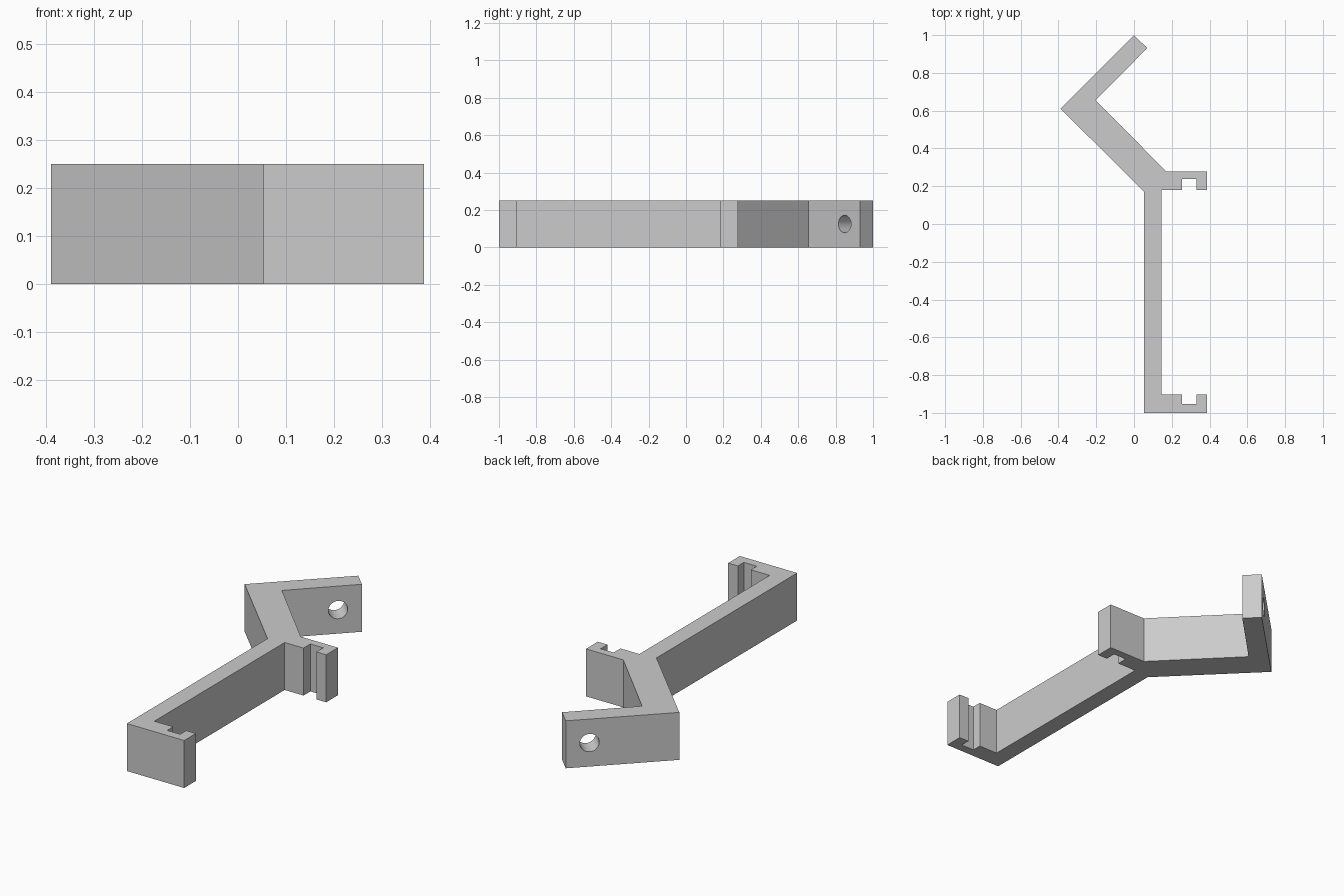
import bpy, bmesh, math
from mathutils import Vector

HEIGHT = 0.25

old = bpy.data.objects.get("Cube")
if old:
    bpy.data.objects.remove(old, do_unlink=True)

grey = bpy.data.materials.new("plain grey")
grey.use_nodes = True
colour = (0.6, 0.6, 0.6, 1)
grey.diffuse_color = colour
grey.node_tree.nodes["Principled BSDF"].inputs["Base Color"].default_value = colour


def notched_edge(y, depth):
    """Grooved edge of a clip arm, from the bar out to the tip."""
    return [(0.145, y), (0.255, y), (0.255, y + depth),
            (0.33, y + depth), (0.33, y), (0.387, y)]


# Side outline: lower clip, upright bar, upper clip, slanted neck, end tab
outline = [(0.053, -1), (0.387, -1)]
outline += reversed(notched_edge(-0.903, -0.05))
outline += notched_edge(0.181, 0.057)
outline += [(0.387, 0.279), (0.17, 0.279), (-0.203, 0.655), (0.07, 0.931),
            (0, 1), (-0.389, 0.611), (0.053, 0.17)]

bm = bmesh.new()
face = bm.faces.new([bm.verts.new((x, y, 0)) for x, y in outline])
extruded = bmesh.ops.extrude_face_region(bm, geom=[face])["geom"]
top = [v for v in extruded if isinstance(v, bmesh.types.BMVert)]
bmesh.ops.translate(bm, verts=top, vec=(0, 0, HEIGHT))
bmesh.ops.recalc_face_normals(bm, faces=bm.faces)
mesh = bpy.data.meshes.new("bracket")
bm.to_mesh(mesh)
bm.free()
mesh.materials.append(grey)
bracket = bpy.data.objects.new("bracket", mesh)
bpy.context.collection.objects.link(bracket)

# Round screw hole through the end tab
axis = Vector((1, -1, 0))
bpy.ops.mesh.primitive_cylinder_add(vertices=48, radius=0.047, depth=0.25,
                                    location=(-0.046, 0.883, HEIGHT / 2))
cutter = bpy.context.object
cutter.name = "hole_cutter"
cutter.rotation_euler = axis.to_track_quat("Z", "Y").to_euler()
cutter.data.materials.append(grey)
cutter.hide_render = True

hole = bracket.modifiers.new("screw_hole", "BOOLEAN")
hole.object = cutter
hole.operation = "DIFFERENCE"
hole.solver = "EXACT"

# Apply the cut, remove the cutter and smooth only the bore
bpy.ops.object.select_all(action="DESELECT")
bracket.select_set(True)
bpy.context.view_layer.objects.active = bracket
bpy.ops.object.modifier_apply(modifier=hole.name)
bpy.data.objects.remove(cutter, do_unlink=True)
bpy.ops.object.shade_smooth_by_angle(angle=math.radians(30))
